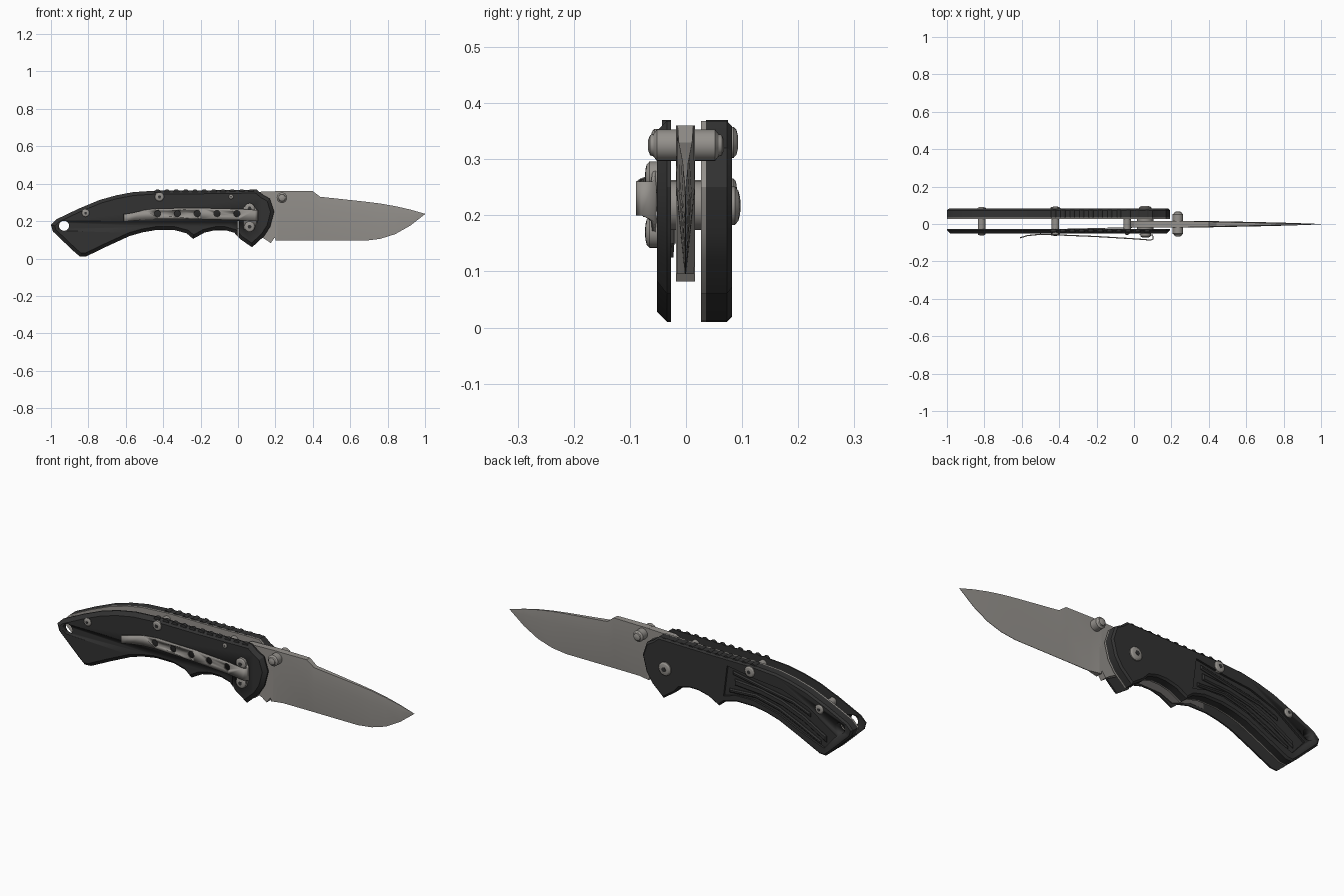
import bpy, bmesh, math
from mathutils import Vector

cube = bpy.data.objects.get("Cube")
if cube:
    bpy.data.objects.remove(cube)


def material(name, r, g, b):
    m = bpy.data.materials.new(name)
    m.use_nodes = True
    m.diffuse_color = (r, g, b, 1)
    m.node_tree.nodes["Principled BSDF"].inputs["Base Color"].default_value = (r, g, b, 1)
    return m


BLACK = material("black", .032, .032, .032)
STEEL = material("steel", .3, .285, .265)
DARK = material("dark_steel", .12, .115, .11)


def finish(name, bm, mat):
    bmesh.ops.recalc_face_normals(bm, faces=bm.faces)
    mesh = bpy.data.meshes.new(name)
    bm.to_mesh(mesh)
    bm.free()
    ob = bpy.data.objects.new(name, mesh)
    bpy.context.collection.objects.link(ob)
    mesh.materials.append(mat)
    bpy.ops.object.select_all(action='DESELECT')
    ob.select_set(True)
    bpy.context.view_layer.objects.active = ob
    bpy.ops.object.shade_smooth_by_angle(angle=math.radians(25))
    return ob


def prism(name, pts, y0, y1, mat, chamfer=0, shear=0):
    """Side outline extruded from y0 to y1, with the y1 face chamfered."""
    sign = 1 if y1 > y0 else -1
    bm = bmesh.new()
    base = bm.faces.new([bm.verts.new((x, y0, z)) for x, z in pts])
    ext = bmesh.ops.extrude_face_region(bm, geom=[base], use_keep_orig=True)["geom"]
    for v in [g for g in ext if isinstance(g, bmesh.types.BMVert)]:
        v.co.y = y1 - sign * chamfer
    top = [g for g in ext if isinstance(g, bmesh.types.BMFace)][0]
    bmesh.ops.recalc_face_normals(bm, faces=bm.faces)
    if chamfer:
        bmesh.ops.inset_region(bm, faces=[top], thickness=chamfer, use_even_offset=True)
        for v in top.verts:
            v.co.y = y1
    for v in bm.verts:
        v.co.y += shear * (v.co.x - pts[0][0])
    return finish(name, bm, mat)


def lathe(name, x, z, profile, mat, sides=24):
    """Profile of (radius, y) turned about an axis along y."""
    bm = bmesh.new()
    rings = []
    for r, y in profile:
        rings.append([bm.verts.new((x + r * math.cos(a), y, z + r * math.sin(a)))
                      for a in (math.tau * i / sides for i in range(sides))])
    for a, b in zip(rings, rings[1:]):
        for i in range(sides):
            j = (i + 1) % sides
            bm.faces.new((a[i], a[j], b[j], b[i]))
    bm.faces.new(rings[0])
    bm.faces.new(rings[-1])
    return finish(name, bm, mat)


def rod(name, x, z, y0, y1, r, mat, sides=24):
    return lathe(name, x, z, [(r, y0), (r, y1)], mat, sides)


def cut(target, cutter):
    m = target.modifiers.new("cut", 'BOOLEAN')
    m.operation = 'DIFFERENCE'
    m.solver = 'EXACT'
    m.object = cutter
    cutter.hide_render = True
    cutter.hide_set(True)


def screw(name, x, z, y, r, out):
    """Domed head standing off the surface at y, with a six-sided socket."""
    h = out * r * .45
    lathe(name, x, z, [(r, y - h), (r, y + h * .4), (r * .8, y + h * .8), (r * .45, y + h)], STEEL)
    rod(name + "_socket", x, z, y + h * .9, y + h * 1.05, r * .38, BLACK, 6)


# Handle scales
outline = [(-1, .18), (-.97, .21), (-.855, .265), (-.74, .313), (-.65, .338), (-.56, .355),
           (-.42, .364), (-.2, .364), (.1, .368), (.134, .34), (.17, .32), (.193, .25),
           (.172, .17), (.14, .12), (.075, .06), (.01, .105), (-.02, .138), (-.07, .152),
           (-.12, .152), (-.18, .138), (-.24, .105), (-.275, .135), (-.34, .152), (-.44, .152),
           (-.51, .14), (-.58, .12), (-.7, .065), (-.81, .012), (-.845, .01), (-.88, .04), (-.99, .145)]
front_scale = prism("front_scale", outline, -.027, -.052, BLACK, .018)
back_scale = prism("back_scale", outline, .036, .082, BLACK, .009)
liner = prism("back_liner", outline, .027, .036, STEEL)

hole = rod("lanyard_cutter", -.93, .175, -.2, .2, .027, BLACK)
for part in (front_scale, back_scale, liner):
    cut(part, hole)
slit = prism("slit_cutter", [(-.004, .08), (.005, .08), (.005, .2), (-.004, .2)], -.2, -.02, BLACK)
cut(front_scale, slit)

# Recessed panel with ribs on the back scale
panel = [(-.29, .325), (-.45, .3), (-.6, .285), (-.75, .235), (-.91, .13), (-.84, .05),
         (-.7, .1), (-.58, .155), (-.44, .188), (-.34, .186), (-.27, .165)]
cut(back_scale, prism("panel_cutter", panel, .072, .2, BLACK))
middle = [(-.33, .25), (-.48, .24), (-.6, .215), (-.72, .168), (-.85, .095)]


def rib(name, path, half):
    upper = [(x, z + half) for x, z in path]
    lower = [(x, z - half) for x, z in reversed(path)]
    prism(name, upper + lower, .07, .081, BLACK, .006)


rib("middle_rib", middle, .016)
rib("upper_rib", [(-.32, .295), (-.5, .262), (-.66, .235), (-.76, .195)], .01)
rib("lower_rib", [(-.3, .2), (-.45, .21), (-.58, .18), (-.7, .128), (-.82, .07)], .01)

# Thumb grip ridges along the top
for i in range(11):
    x = -.43 + i * .05
    rod("front_ridge", x, .352, -.043, -.027, .018, BLACK, 12)
    rod("back_ridge", x, .352, .036, .075, .018, BLACK, 12)

# Spacer posts and the screws that hold them
for x, z, r in ((-.815, .243, .02), (-.42, .33, .024), (-.037, .33, .012)):
    rod("spacer_post", x, z, -.03, .03, .02, STEEL)
    screw("front_screw", x, z, -.052, r, -1)
    if r > .015:
        screw("back_screw", x, z, .08, r * 1.15, 1)
rod("pivot_post", .06, .217, -.03, .035, .043, STEEL)
screw("back_pivot_screw", .06, .217, .081, .034, 1)

# Lock bar bent in toward the tang
prism("lock_bar", [(-.42, .165), (-.34, .165), (-.24, .125), (-.17, .15), (-.01, .15),
                   (-.01, .2), (-.42, .22)], -.032, -.027, DARK, shear=.025)

# Blade: tang, then stations of edge, ridge and spine heights with half widths
prism("tang", [(-.05, .17), (-.05, .25), (0, .32), (.07, .355), (.21, .36), (.21, .095),
               (.195, .11), (.175, .082), (.15, .1), (.06, .15)], -.018, .016, STEEL)
stations = [(.2, .095, .25, .36, .017, .017, .017), (.26, .095, .25, .36, .002, .017, .017),
            (.4, .095, .25, .36, .001, .017, .014), (.44, .095, .25, .33, .001, .016, .012),
            (.68, .095, .24, .304, .001, .011, .007), (.76, .105, .237, .294, .001, .009, .005),
            (.84, .13, .235, .28, .001, .007, .004), (.92, .175, .235, .262, .001, .004, .002),
            (1, .237, .238, .239, .0005, .001, .0005)]
bm = bmesh.new()
loops = []
for x, edge, ridge, spine, we, wr, ws in stations:
    side = [(edge, we), (ridge, wr), (spine, ws)]
    ring = side + [(z, -w) for z, w in reversed(side)]
    loops.append([bm.verts.new((x, w - .001, z)) for z, w in ring])
for a, b in zip(loops, loops[1:]):
    for i in range(len(a)):
        j = (i + 1) % len(a)
        bm.faces.new((a[i], a[j], b[j], b[i]))
bm.faces.new(loops[0])
bm.faces.new(loops[-1])
finish("blade", bm, STEEL)

# Double-ended thumb stud
half = [(.028, .017), (.028, .052), (.02, .058), (.018, .064), (.008, .068)]
lathe("thumb_stud", .235, .325, [(r, -y) for r, y in reversed(half)] + half, STEEL)

# Pocket clip: ribbon folded back under itself at the front end
ribbon = [(-.61, .217, -.074, .02), (-.57, .222, -.062, .021), (-.5, .233, -.055, .026),
          (-.42, .24, -.058, .028), (-.2, .24, -.067, .03), (0, .235, -.079, .03),
          (.09, .23, -.086, .03), (.103, .23, -.079, .03), (.1, .225, -.06, .035),
          (.085, .222, -.056, .06), (.03, .218, -.056, .06)]
bm = bmesh.new()
rows = [[bm.verts.new((x, y, z + s * h)) for s in (-1, 1)] for x, z, y, h in ribbon]
for a, b in zip(rows, rows[1:]):
    bm.faces.new((a[0], a[1], b[1], b[0]))
clip = finish("pocket_clip", bm, STEEL)
solid = clip.modifiers.new("thickness", 'SOLIDIFY')
solid.thickness = .006
solid.offset = 0
for i in range(5):
    cut(clip, rod("clip_hole_cutter", -.43 + i * .106, .24, -.2, -.0535, .017, STEEL, 16))
for z in (.17, .268):
    screw("clip_screw", .062, z, -.06, .028, -1)
